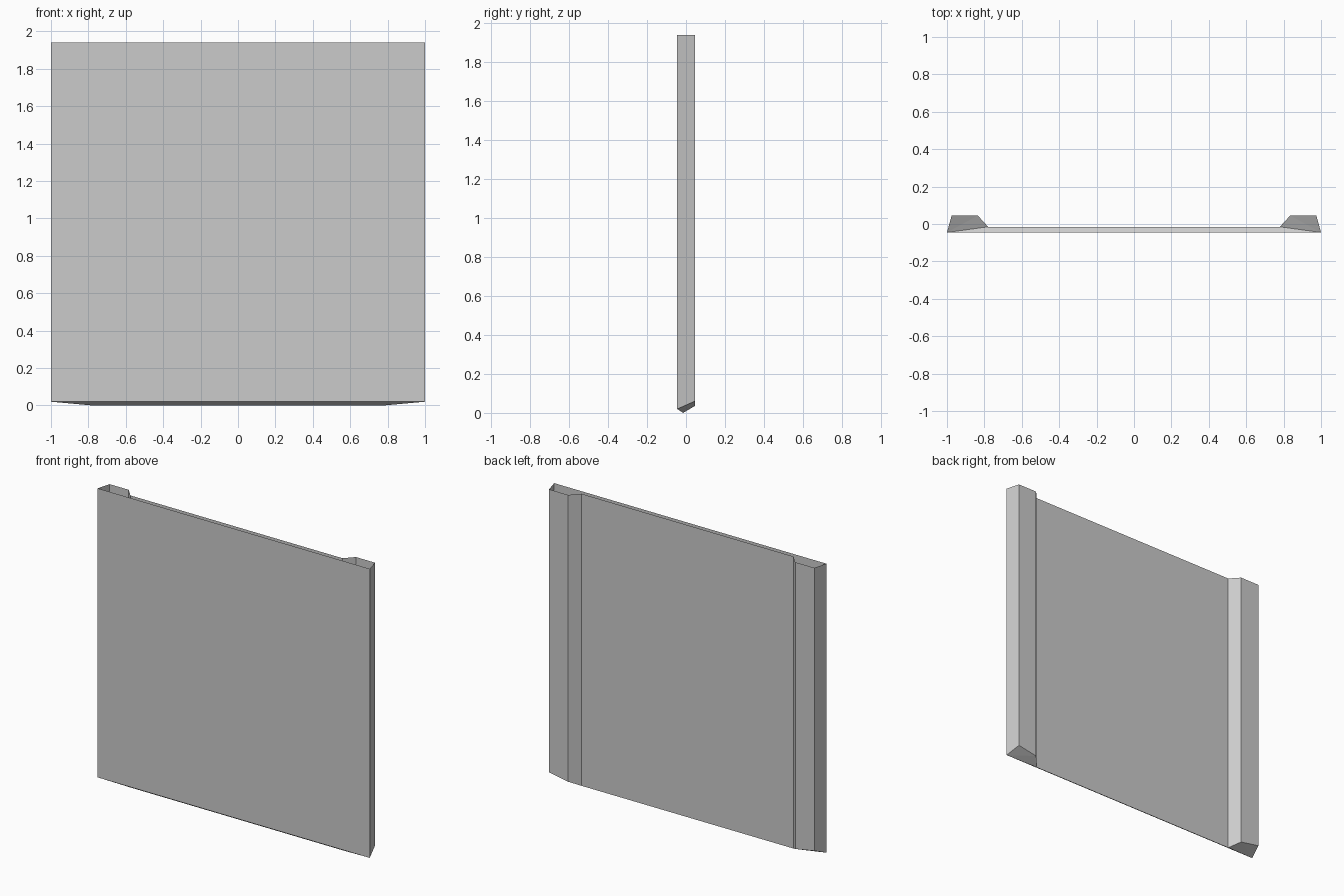
import bpy, bmesh

if "Cube" in bpy.data.objects:
    bpy.data.objects.remove(bpy.data.objects["Cube"])

TOP = 1.94
# Right half of the cross-section: x, y, and height of the bevelled bottom edge
half = [(1.0, -0.045, 0.02), (0.975, 0.045, 0.06),
        (0.835, 0.045, 0.035), (0.78, -0.015, 0.0)]
outline = half + [(-x, y, z) for x, y, z in reversed(half)]

bm = bmesh.new()
low = [bm.verts.new(p) for p in outline]
high = [bm.verts.new((x, y, TOP)) for x, y, z in outline]

# Upright walls: front sheet, recessed back and the two edge ribs (open at the top)
n = len(outline)
for i in range(n):
    j = (i + 1) % n
    bm.faces.new((low[i], low[j], high[j], high[i]))

# Sloping underside: middle strip and the two rib ends
bm.faces.new((low[0], low[7], low[4], low[3]))
for a, b, c, d in ((0, 1, 2, 3), (7, 6, 5, 4)):
    bm.faces.new((low[a], low[b], low[c]))
    bm.faces.new((low[a], low[c], low[d]))

bmesh.ops.recalc_face_normals(bm, faces=bm.faces)
mesh = bpy.data.meshes.new("wall_panel")
bm.to_mesh(mesh)
bm.free()
bpy.context.collection.objects.link(bpy.data.objects.new("wall_panel", mesh))
